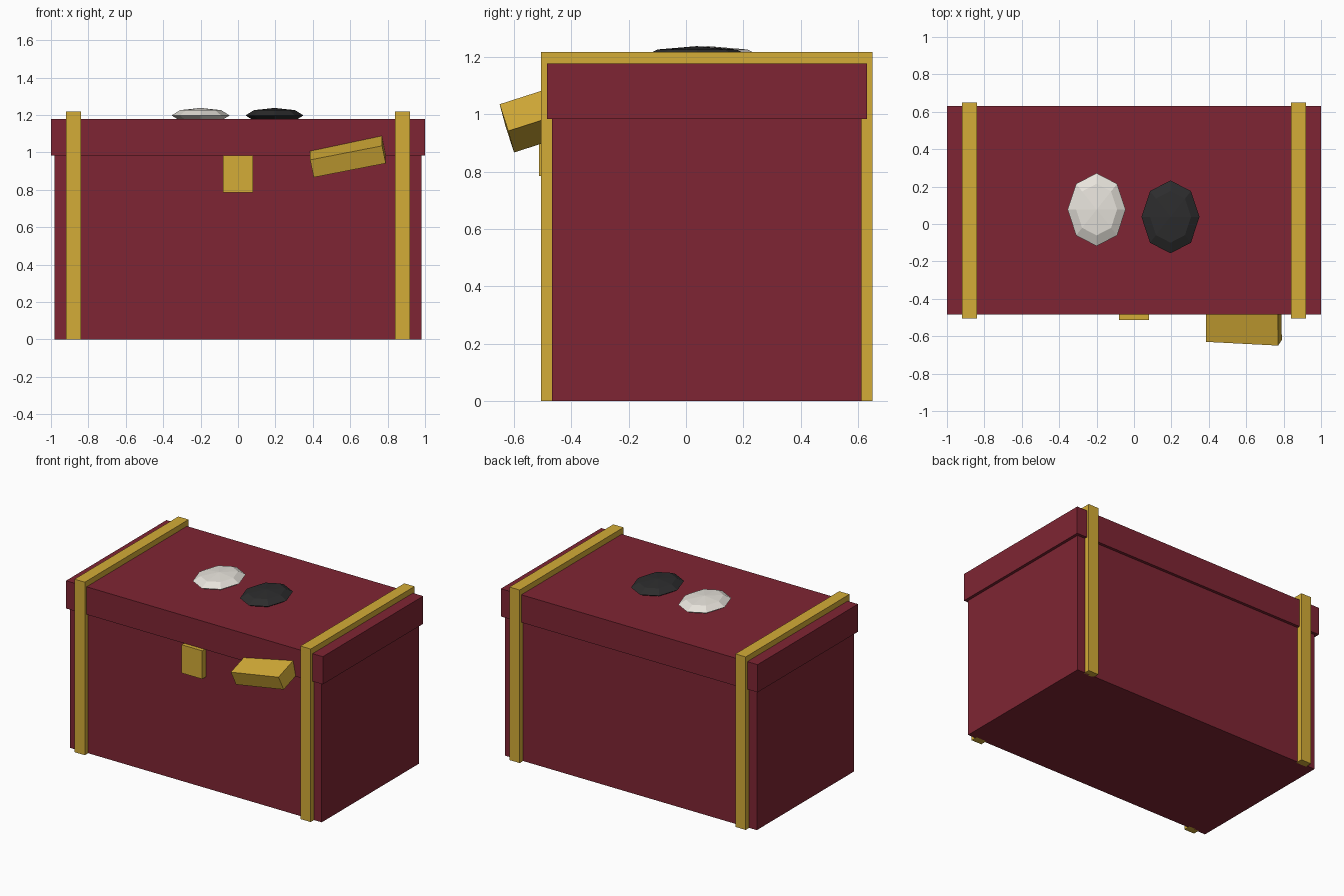
import bpy, bmesh, math
from mathutils import Vector, Matrix

if "Cube" in bpy.data.objects:
    bpy.data.objects.remove(bpy.data.objects["Cube"])


def mat(name, rgb):
    lin = [((c / 255 + 0.055) / 1.055) ** 2.4 if c > 10 else c / 3295 for c in rgb]
    m = bpy.data.materials.new(name)
    m.diffuse_color = (*lin, 1)
    m.use_nodes = True
    m.node_tree.nodes["Principled BSDF"].inputs["Base Color"].default_value = m.diffuse_color
    return m


RED = mat("burgundy", (127, 37, 51))
GOLD = mat("gold", (212, 172, 55))
WHITE = mat("ivory", (240, 236, 228))
BLACK = mat("charcoal", (44, 44, 45))


def finish(name, bm, material):
    bmesh.ops.recalc_face_normals(bm, faces=bm.faces)
    me = bpy.data.meshes.new(name)
    bm.to_mesh(me)
    bm.free()
    me.materials.append(material)
    ob = bpy.data.objects.new(name, me)
    bpy.context.collection.objects.link(ob)
    return ob


def box(name, x, y, z, material):
    """Box from (min, max) ranges."""
    bm = bmesh.new()
    size = [r[1] - r[0] for r in (x, y, z)]
    mid = [(r[0] + r[1]) / 2 for r in (x, y, z)]
    bmesh.ops.create_cube(bm, size=1, matrix=Matrix.Translation(mid) @ Matrix.Diagonal((*size, 1)))
    return finish(name, bm, material)


# Case and overhanging lid
box("chest_body", (-0.98, 0.98), (-0.468, 0.612), (0, 0.99), RED)
box("lid", (-1, 1), (-0.485, 0.632), (0.983, 1.178), RED)

# Straps: one arch-shaped outline pushed across the strap width
arch = [(-0.505, 0), (-0.505, 1.218), (0.65, 1.218), (0.65, 0),
        (0.60, 0), (0.60, 1.17), (-0.455, 1.17), (-0.455, 0)]
for side, cx in (("left", -0.88), ("right", 0.88)):
    bm = bmesh.new()
    face = bm.faces.new([bm.verts.new((cx - 0.04, y, z)) for y, z in arch])
    ext = bmesh.ops.extrude_face_region(bm, geom=[face])
    moved = [v for v in ext["geom"] if isinstance(v, bmesh.types.BMVert)]
    bmesh.ops.translate(bm, verts=moved, vec=(0.08, 0, 0))
    finish("strap_" + side, bm, GOLD)

# Latch plate
box("latch", (-0.08, 0.08), (-0.513, -0.46), (0.785, 0.984), GOLD)

# Tilted block on the front, sunk into the case
u = Vector((0.385, -0.02, 0.075)).normalized()
v = Vector((-0.018, -0.03, 0.093))
v = (v - u * v.dot(u)).normalized()
w = v.cross(u)
length, height, depth = 0.393, 0.1, 0.25
centre = Vector((0.405, -0.60, 0.867)) + u * length / 2 + v * height / 2 + w * depth / 2
block = box("tilted_block", (-length / 2, length / 2), (-depth / 2, depth / 2),
            (-height / 2, height / 2), GOLD)
rot = Matrix((u, w, v)).transposed().to_4x4()
block.data.transform(Matrix.Translation(centre) @ rot)

# Flattened faceted stones on the lid
for name, x, y, material in (("pale_stone", -0.2, 0.077, WHITE), ("dark_stone", 0.195, 0.038, BLACK)):
    bm = bmesh.new()
    bmesh.ops.create_uvsphere(bm, u_segments=8, v_segments=4, radius=1,
                              matrix=Matrix.Translation((x, y, 1.198)) @ Matrix.Diagonal((0.155, 0.195, 0.04, 1)))
    finish(name, bm, material)
